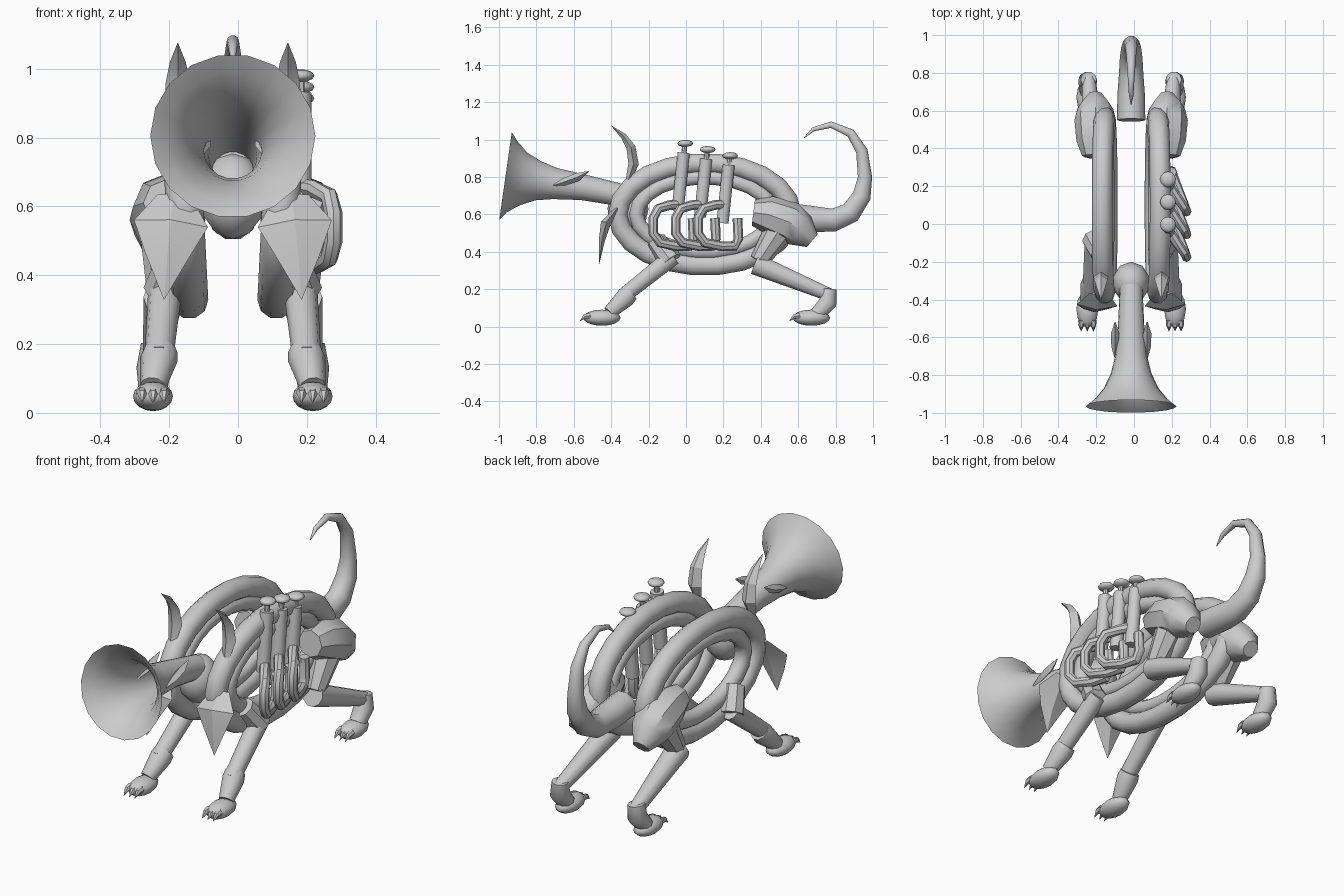
import bpy, bmesh, math
from mathutils import Vector

cube = bpy.data.objects.get("Cube")
if cube:
    bpy.data.objects.remove(cube)

CX = -0.015  # plane of symmetry of the body
GREY = (0.6, 0.6, 0.6, 1)
metal = bpy.data.materials.new("plain grey")
metal.use_nodes = True
metal.diffuse_color = GREY
metal.node_tree.nodes["Principled BSDF"].inputs["Base Color"].default_value = GREY


def finish(name, bm, angle=40):
    bmesh.ops.recalc_face_normals(bm, faces=bm.faces)
    mesh = bpy.data.meshes.new(name)
    bm.to_mesh(mesh)
    bm.free()
    ob = bpy.data.objects.new(name, mesh)
    bpy.context.collection.objects.link(ob)
    mesh.materials.append(metal)
    bpy.ops.object.select_all(action='DESELECT')
    ob.select_set(True)
    bpy.context.view_layer.objects.active = ob
    bpy.ops.object.shade_smooth_by_angle(angle=math.radians(angle))
    return ob


def sweep(name, path, radii, sides=8, flat=1.0, closed=False, caps=(True, True), angle=40):
    """Skin rings along a path; flat squeezes the section across x."""
    pts = [Vector(p) for p in path]
    n = len(pts)
    radii = radii if isinstance(radii, (list, tuple)) else [radii] * n
    bm = bmesh.new()
    rings = []
    for i, p in enumerate(pts):
        a = pts[i - 1] if i or closed else p
        b = pts[(i + 1) % n] if i < n - 1 or closed else p
        t = (b - a).normalized()
        u = (Vector((1, 0, 0)) - t * t.x).normalized()
        v = t.cross(u) * flat
        rings.append([bm.verts.new(p + radii[i] * (u * math.cos(k) + v * math.sin(k)))
                      for k in (math.tau * j / sides for j in range(sides))])
    for i in range(n if closed else n - 1):
        r, q = rings[i], rings[(i + 1) % n]
        for j in range(sides):
            k = (j + 1) % sides
            bm.faces.new((r[j], r[k], q[k], q[j]))
    if not closed:
        for want, ring in zip(caps, (rings[0], rings[-1])):
            if want:
                bm.faces.new(ring)
    return finish(name, bm, angle)


def side_path(x, *yz):
    return [(x, y, z) for y, z in yz]


def ellipsoid(name, loc, size, u=12, v=8):
    bm = bmesh.new()
    bmesh.ops.create_uvsphere(bm, u_segments=u, v_segments=v, radius=1)
    bmesh.ops.scale(bm, vec=size, verts=bm.verts)
    bmesh.ops.translate(bm, vec=loc, verts=bm.verts)
    return finish(name, bm, 60)


# Bell, open at the front, and the block joining it to the coils
sweep("bell", side_path(CX, (-.965, .805), (-.93, .80), (-.87, .79), (-.79, .78), (-.7, .765),
                        (-.55, .745), (-.33, .70)),
      [.24, .195, .145, .107, .085, .07, .06], 18, caps=(False, True))
ellipsoid("neck_joint", (CX, -.31, .63), (.1, .11, .125), 10, 6)

# Tail
sweep("tail", side_path(CX, (.55, .59), (.68, .575), (.79, .57), (.88, .61), (.94, .7), (.957, .8),
                        (.94, .94), (.88, 1.035), (.775, 1.08), (.68, 1.055), (.632, 1.01)),
      [.075, .073, .065, .06, .052, .04, .033, .025, .018, .012, .002], 10)


def coil(name, s, ry, rz, r):
    path = []
    for i in range(22):
        a = math.tau * i / 22
        z = .60 + rz * math.sin(a)
        path.append((CX + s * (.14 + .05 * (z - .6)), .1 + ry * math.cos(a), z))
    sweep(name, path, r, 10, closed=True)


def foot(name, x, y):
    ellipsoid(name, (x, y, .048), (.058, .1, .043))
    for i in (-1, 0, 1):
        cx = x + i * .032
        sweep(name + "_claw", side_path(cx, (y - .06, .06), (y - .09, .055), (y - .118, .03)),
              [.017, .014, .001], 6)


for s, side in ((-1, "right"), (1, "left")):
    def X(off):
        return CX + s * off

    # Coils of the body
    coil(side + "_outer_coil", s, .465, .275, .055)
    coil(side + "_inner_coil", s, .365, .2, .042)

    # Ear, chest spike and eye
    sweep(side + "_ear", side_path(X(.16), (-.31, .78), (-.28, .87), (-.295, .96), (-.335, 1.02), (-.4, 1.075)),
          [.02, .04, .035, .023, .001], 4, flat=.7, angle=20)
    sweep(side + "_chest_spike", [(X(.17), -.37, .63), (X(.18), -.43, .55), (X(.19), -.45, .46),
                                  (X(.2), -.465, .33)],
          [.05, .108, .065, .001], 4, flat=.25, angle=20)
    sweep(side + "_eye", side_path(X(.085), (-.71, .755), (-.65, .775), (-.58, .80), (-.52, .83)),
          [.003, .02, .022, .003], 4, angle=20).scale.x = 1

    # Front leg
    sweep(side + "_shoulder", [(X(.16), -.16, .46), (X(.2), -.08, .35)], [.055, .062], 8)
    sweep(side + "_front_leg", [(X(.195), -.07, .375), (X(.215), -.34, .16)], [.05, .042], 10)
    sweep(side + "_front_cuff", [(X(.21), -.3, .18), (X(.215), -.325, .155), (X(.232), -.41, .075)],
          [.05, .055, .038], 10)
    foot(side + "_front_foot", X(.232), -.45)

    # Hind leg
    sweep(side + "_haunch", side_path(X(.19), (.36, .61), (.44, .6), (.55, .56), (.61, .515), (.675, .46)),
          [.07, .1, .11, .095, .045], 8)
    sweep(side + "_thigh", [(X(.19), .5, .52), (X(.2), .39, .35)], [.08, .05], 8)
    sweep(side + "_hind_leg", [(X(.2), .37, .335), (X(.225), .78, .165)], [.06, .036], 10)
    sweep(side + "_hind_cuff", [(X(.225), .765, .2), (X(.23), .76, .13), (X(.232), .7, .065)],
          [.042, .05, .042], 10)
    foot(side + "_hind_foot", X(.232), .67)

# Valves with buttons and bent side tubes
for i in range(3):
    y, z = .12 * i, -.033 * i
    def at(dy, h):
        return (.18, y + dy, h + z)
    sweep("valve", [at(-.045, .62), at(-.012, .93)], .034, 10)
    sweep("valve_stem", [at(-.012, .92), at(-.006, .98)], .014, 8)
    ellipsoid("valve_button", at(-.004, .98), (.042, .042, .019), 12, 6)
    v = y - .03
    sweep("valve_tube", [(.18, v, .655), (.22, v - .06, .65), (.265, v - .12, .63), (.278, v - .145, .58),
                         (.278, v - .145, .5), (.265, v - .11, .45), (.23, v - .02, .43),
                         (.205, v + .05, .43), (.2, v + .07, .47), (.2, v + .065, .58)], .026, 8)
